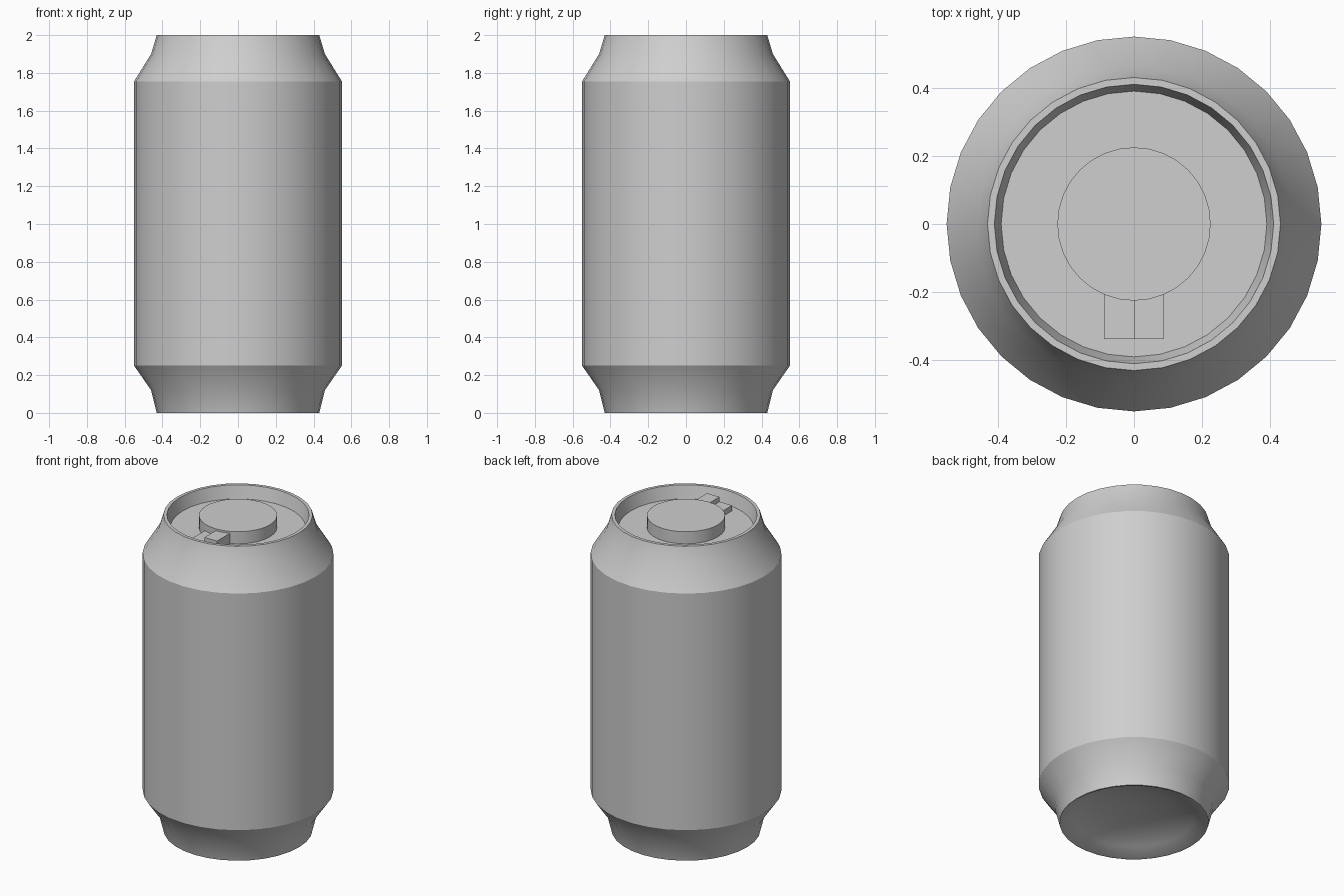
import bpy, bmesh, math
from mathutils import Matrix

SIDES = 32

cube = bpy.data.objects.get("Cube")
if cube:
    bpy.data.objects.remove(cube, do_unlink=True)

# Single metal colour
metal = bpy.data.materials.new("Light grey metal")
metal.use_nodes = True
grey = (0.62, 0.62, 0.62, 1)
metal.diffuse_color = grey
metal.node_tree.nodes["Principled BSDF"].inputs["Base Color"].default_value = grey


def finish(name, bm):
    bmesh.ops.recalc_face_normals(bm, faces=bm.faces)
    mesh = bpy.data.meshes.new(name)
    bm.to_mesh(mesh)
    bm.free()
    obj = bpy.data.objects.new(name, mesh)
    mesh.materials.append(metal)
    bpy.context.collection.objects.link(obj)
    bpy.ops.object.select_all(action="DESELECT")
    obj.select_set(True)
    bpy.context.view_layer.objects.active = obj
    bpy.ops.object.shade_smooth_by_angle(angle=math.radians(30))
    return obj


def lathe(name, profile):
    """Revolve (radius, height) points around the z axis."""
    bm = bmesh.new()
    verts = [bm.verts.new((r, 0, z)) for r, z in profile]
    edges = [bm.edges.new(pair) for pair in zip(verts, verts[1:])]
    bmesh.ops.spin(bm, geom=verts + edges, cent=(0, 0, 0), axis=(0, 0, 1),
                   angle=math.tau, steps=SIDES)
    bmesh.ops.remove_doubles(bm, verts=bm.verts, dist=0.0005)
    return finish(name, bm)


def box(name, x0, x1, y0, y1, z0, z1):
    bm = bmesh.new()
    move = Matrix.Translation(((x0 + x1) / 2, (y0 + y1) / 2, (z0 + z1) / 2))
    size = Matrix.Diagonal((x1 - x0, y1 - y0, z1 - z0, 1))
    bmesh.ops.create_cube(bm, size=1, matrix=move @ size)
    return finish(name, bm)


# Can shell: domed base, tapered foot, wall, shoulder, rim and sunken lid
LID = 1.92
lathe("can_body", [
    (0, 0.10), (0.22, 0.08), (0.35, 0.04), (0.42, 0),
    (0.43, 0), (0.46, 0.12), (0.55, 0.25),
    (0.55, 1.755), (0.46, 1.90), (0.43, 2.0),
    (0.41, 2.0), (0.39, LID), (0, LID),
])

# Raised disc on the lid
lathe("lid_disc", [(0, LID), (0.225, LID), (0.225, 1.997), (0, 1.997)])

# Two-step tab in front of the disc
box("tab_high_half", 0, 0.088, -0.337, -0.19, LID, 1.985)
box("tab_low_half", -0.088, 0, -0.337, -0.19, LID, 1.955)
